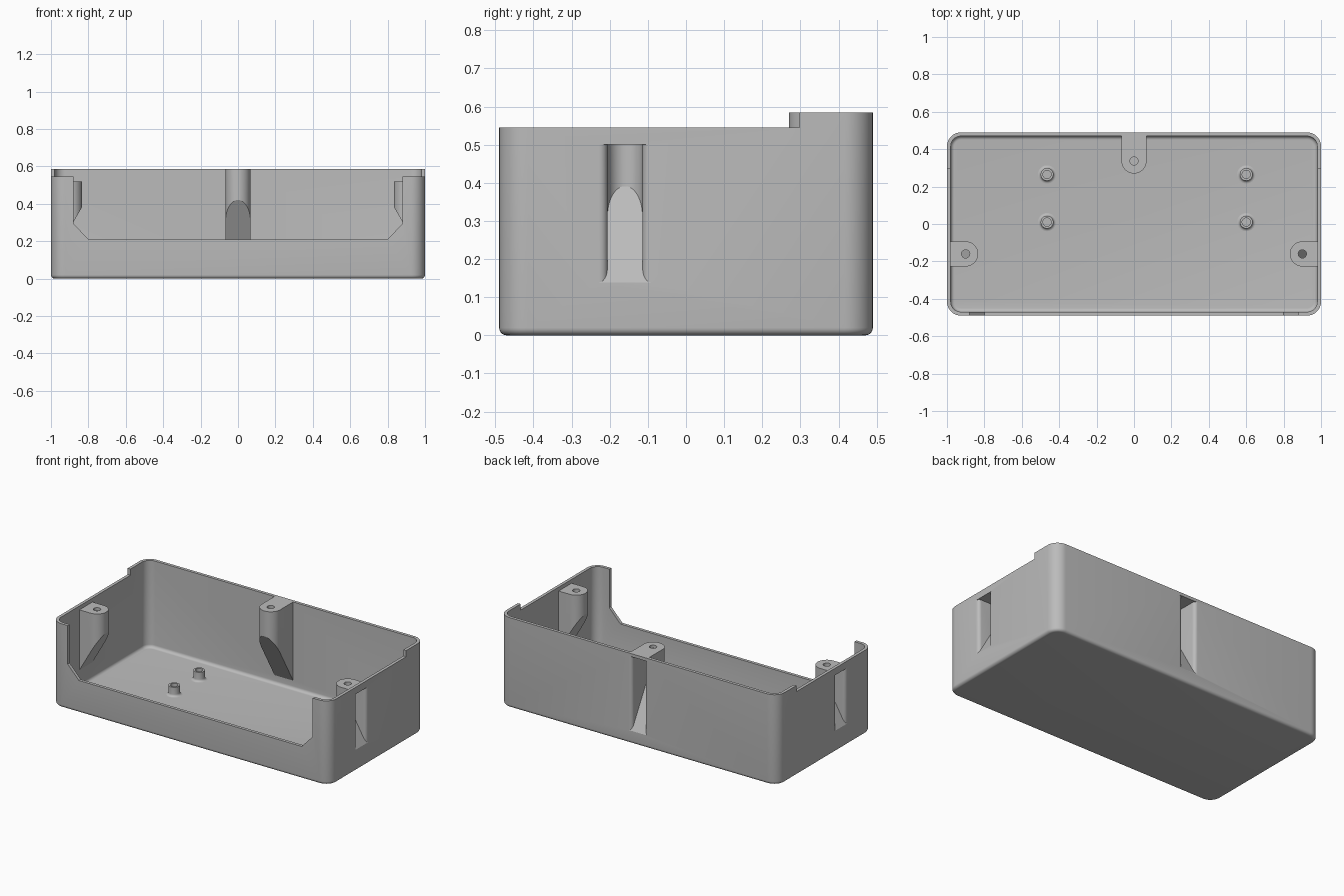
import bpy, bmesh
from math import sin, cos, pi
from mathutils import Matrix, Vector

cube = bpy.data.objects.get("Cube")
if cube:
    bpy.data.objects.remove(cube, do_unlink=True)

grey = bpy.data.materials.new("plastic grey")
grey.use_nodes = True
COLOUR = (0.5, 0.5, 0.5, 1)
grey.diffuse_color = COLOUR
grey.node_tree.nodes["Principled BSDF"].inputs["Base Color"].default_value = COLOUR

HX, HY, TOP, SIDE_TOP = 1.0, 0.49, 0.585, 0.545
WALL, CORNER, FILLET = 0.02, 0.075, 0.02
SLOPE = 1.73


def loft(name, rings, closed=False):
    """Skin equal-length rings of points; cap both ends or join them."""
    bm = bmesh.new()
    loops = [[bm.verts.new(p) for p in ring] for ring in rings]
    n = len(loops[0])
    pairs = list(zip(loops, loops[1:]))
    if closed:
        pairs.append((loops[-1], loops[0]))
    else:
        bm.faces.new(loops[0][::-1])
        bm.faces.new(loops[-1])
    for a, b in pairs:
        for i in range(n):
            j = (i + 1) % n
            bm.faces.new((a[i], a[j], b[j], b[i]))
    bmesh.ops.recalc_face_normals(bm, faces=bm.faces)
    mesh = bpy.data.meshes.new(name)
    bm.to_mesh(mesh)
    bm.free()
    mesh.materials.append(grey)
    obj = bpy.data.objects.new(name, mesh)
    bpy.context.collection.objects.link(obj)
    return obj


def rounded_ring(hx, hy, r, z, seg=10):
    pts = []
    for q, (sx, sy) in enumerate([(1, 1), (-1, 1), (-1, -1), (1, -1)]):
        for k in range(seg + 1):
            a = (q + k / seg) * pi / 2
            pts.append((sx * (hx - r) + r * cos(a), sy * (hy - r) + r * sin(a), z))
    return pts


def rounded_box(name, hx, hy, r, z0, z1, fillet, seg=6):
    rings = []
    for k in range(seg + 1):
        a = k / seg * pi / 2
        inset = fillet * (1 - sin(a))
        rings.append(rounded_ring(hx - inset, hy - inset, r - inset,
                                  z0 + fillet * (1 - cos(a))))
    rings.append(rounded_ring(hx, hy, r, z1))
    return loft(name, rings)


def circle(x, y, r, z, n=32):
    return [(x + r * cos(2 * pi * i / n), y + r * sin(2 * pi * i / n), z) for i in range(n)]


def box(name, x0, x1, y0, y1, z0, z1):
    return loft(name, [[(x0, y0, z), (x1, y0, z), (x1, y1, z), (x0, y1, z)] for z in (z0, z1)])


def combine(target, tool, operation):
    mod = target.modifiers.new("combine", 'BOOLEAN')
    mod.operation, mod.solver, mod.object = operation, 'EXACT', tool
    bpy.context.view_layer.objects.active = target
    bpy.ops.object.modifier_apply(modifier=mod.name)
    bpy.data.objects.remove(tool, do_unlink=True)


def sloped_prism(name, place, half_profile, z_base, z_top):
    """Mirrored plan of (along, depth) points, with a ramp for its underside."""
    plan = half_profile + [(-u, d) for u, d in reversed(half_profile)]
    rings = [[place @ Vector((u, d, z_base + SLOPE * d)) for u, d in plan],
             [place @ Vector((u, d, z_top)) for u, d in plan]]
    return loft(name, rings)


def nose(r, depth, seg=12):
    """Quarter circle from the flank to just beside the tip."""
    return [(r * cos(k / seg * pi / 2), depth + r * sin(k / seg * pi / 2)) for k in range(seg)]


# Hollow tray with filleted floor and rounded corners
tray = rounded_box("tray", HX, HY, CORNER, 0, TOP, FILLET)
combine(tray, rounded_box("cavity", HX - WALL, HY - WALL, CORNER - WALL,
                          WALL, 1, FILLET), 'DIFFERENCE')

# Lower rim on the sides and front
combine(tray, box("rim_cut", -2, 2, -1, 0.297, SIDE_TOP, 1), 'DIFFERENCE')

# Front opening with chamfered lower corners
opening = [(-0.88, 1), (-0.88, 0.295), (-0.80, 0.21), (0.80, 0.21), (0.88, 0.295), (0.88, 1)]
combine(tray, loft("front_opening", [[(x, y, z) for x, z in opening]
                                     for y in (-0.6, -0.45)]), 'DIFFERENCE')

# Screw bosses: outer face position, turn, hole depth, ramp base, top
bosses = [((HX, -0.16), pi / 2, 0.10, 0.095, 0.52),
          ((-HX, -0.16), -pi / 2, 0.10, 0.095, 0.52),
          ((0, HY), pi, 0.153, 0.04, TOP)]
R_BOSS, R_SLOT, R_HOLE, FLARE = 0.067, 0.046, 0.022, 0.022
for (x, y), turn, depth, base, top in bosses:
    place = Matrix.Translation((x, y, 0)) @ Matrix.Rotation(turn, 4, 'Z')
    solid = [(R_BOSS, 0.008)] + nose(R_BOSS, depth)
    combine(tray, sloped_prism("boss", place, solid, base, top), 'UNION')
    # Open slot behind the boss, flared at the outer face
    flare = [(R_SLOT + FLARE, -0.01)]
    for k in range(7):
        a = k / 6 * pi / 2
        flare.append((R_SLOT + FLARE * (1 - sin(a)), FLARE * (1 - cos(a))))
    slot = flare + nose(R_SLOT, depth)
    combine(tray, sloped_prism("slot", place, slot, base + 0.044, top - 0.02), 'DIFFERENCE')
    # Screw hole through the boss roof
    c = place @ Vector((0, depth, 0))
    combine(tray, loft("hole", [circle(c.x, c.y, R_HOLE, z)
                                for z in (top - 0.04, top + 0.04)]), 'DIFFERENCE')

# Board standoffs: hollow posts with a filleted foot
parts = [tray]
for i, x in enumerate((-0.465, 0.60)):
    for j, y in enumerate((0.01, 0.265)):
        profile = [(0.022, WALL - 0.005), (0.049, WALL - 0.005)]
        for k in range(6):
            a = k / 5 * pi / 2
            profile.append((0.034 + 0.015 * (1 - sin(a)), WALL + 0.015 * (1 - cos(a))))
        profile += [(0.034, 0.08), (0.022, 0.08)]
        parts.append(loft(f"standoff_{i * 2 + j + 1}",
                          [circle(x, y, r, z) for r, z in profile], closed=True))

# Smooth curved faces, keep edges sharp
bpy.ops.object.select_all(action='DESELECT')
for obj in parts:
    obj.select_set(True)
bpy.context.view_layer.objects.active = tray
bpy.ops.object.shade_smooth_by_angle(angle=pi / 6)
